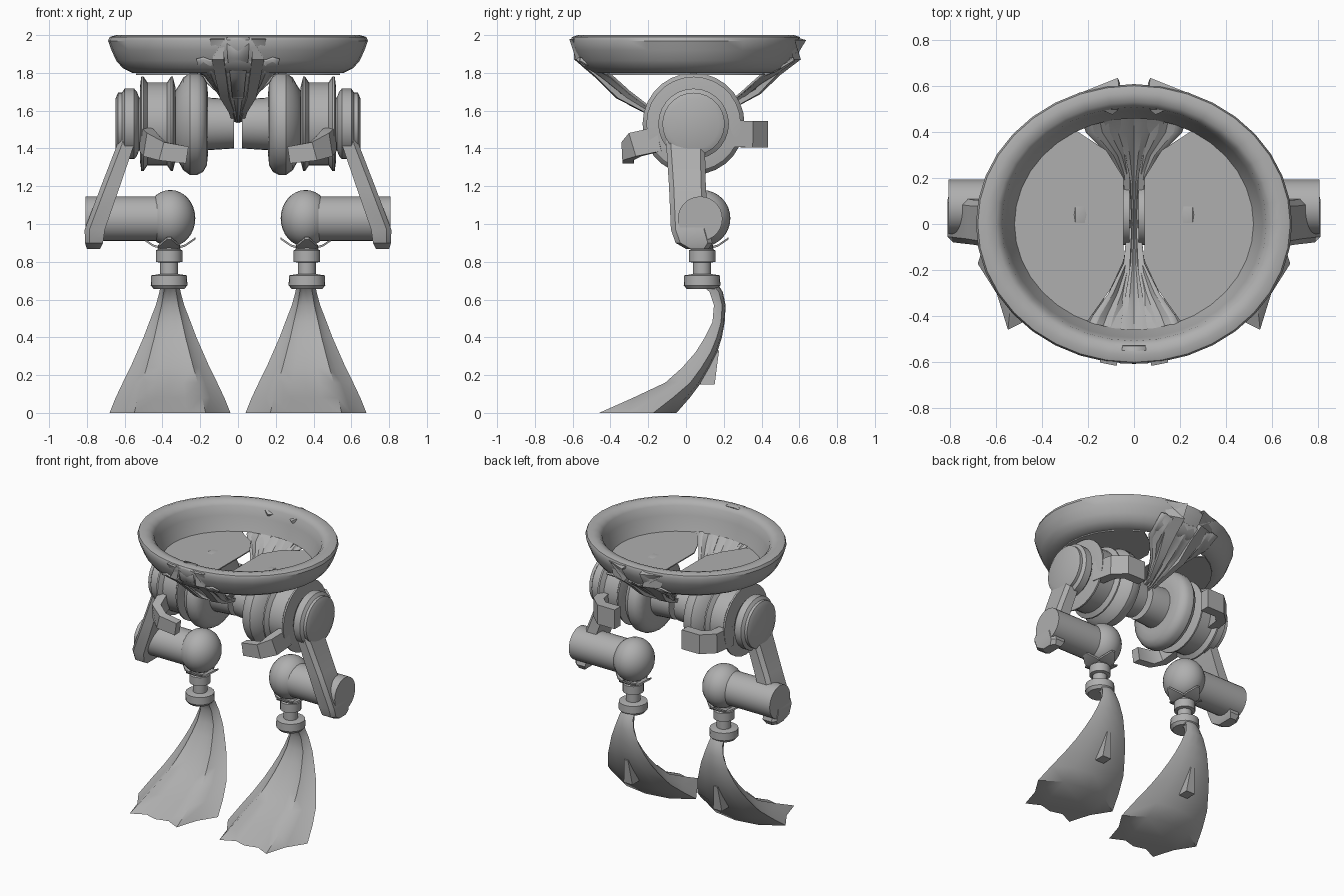
import bpy, bmesh, math
from mathutils import Vector

grey = bpy.data.materials.new("plain_grey")
grey.diffuse_color = (0.43, 0.43, 0.43, 1)


def finish(name, bm, mirror=False, angle=35, thick=0):
    """Turn a bmesh into a shaded object, optionally mirrored across x = 0."""
    bmesh.ops.recalc_face_normals(bm, faces=bm.faces)
    me = bpy.data.meshes.new(name)
    bm.to_mesh(me)
    bm.free()
    ob = bpy.data.objects.new(name, me)
    bpy.context.collection.objects.link(ob)
    me.materials.append(grey)
    bpy.ops.object.select_all(action='DESELECT')
    ob.select_set(True)
    bpy.context.view_layer.objects.active = ob
    bpy.ops.object.shade_smooth_by_angle(angle=math.radians(angle))
    if thick:
        s = ob.modifiers.new("thickness", 'SOLIDIFY')
        s.thickness = thick
        s.offset = 0
    if mirror:
        ob.modifiers.new("mirror", 'MIRROR').use_mirror_merge = False
    return ob


def loft(name, rings, closed=True, caps=True, loop=False, **kw):
    """Skin a list of equal-length point rings."""
    bm = bmesh.new()
    rows = [[bm.verts.new(p) for p in r] for r in rings]
    n = len(rows[0])
    pairs = list(zip(rows, rows[1:])) + ([(rows[-1], rows[0])] if loop else [])
    for a, b in pairs:
        for i in range(n if closed else n - 1):
            j = (i + 1) % n
            bm.faces.new((a[i], a[j], b[j], b[i]))
    if caps and closed and not loop:
        bm.faces.new(rows[0])
        bm.faces.new(rows[-1])
    return finish(name, bm, **kw)


def lathe(name, profile, centre, axis, n=28, **kw):
    """Revolve (position, radius) pairs around the x or z axis."""
    c = Vector(centre)
    rings = []
    for t, r in profile:
        ring = []
        for i in range(n):
            a = 2 * math.pi * i / n
            u, v = r * math.cos(a), r * math.sin(a)
            ring.append(c + (Vector((t, u, v)) if axis == 'x' else Vector((u, v, t))))
        rings.append(ring)
    return loft(name, rings, **kw)


def bar(name, path, widths, heights, **kw):
    """Rectangular bar along a path that keeps its height vertical."""
    pts = [Vector(p) for p in path]
    rings = []
    for i, p in enumerate(pts):
        d = (pts[min(i + 1, len(pts) - 1)] - pts[max(i - 1, 0)]).normalized()
        side = d.cross(Vector((0, 0, 1))).normalized() * widths[i] / 2
        up = side.cross(d).normalized() * heights[i] / 2
        rings.append([p + side + up, p - side + up, p - side - up, p + side - up])
    return loft(name, rings, mirror=True, **kw)


# Waist bowl with a rolled rim, oval from above
YS = 0.885
rim = [(0.52, 1.80), (0.56, 1.90), (0.575, 1.965), (0.60, 1.99), (0.645, 2.0), (0.68, 1.99),
       (0.688, 1.97), (0.67, 1.92), (0.645, 1.865), (0.61, 1.825), (0.56, 1.80)]
bowl = []
for i in range(36):
    a = 2 * math.pi * i / 36
    bowl.append([(r * math.cos(a), r * math.sin(a) * YS, z) for r, z in rim])
loft("waist_bowl", bowl, loop=True, angle=40)

# Flat floor panels closing the leg openings
outline = [(0.045, -0.16), (0.1, -0.28), (0.2, -0.42)]
for i in range(11):
    a = math.radians(-62 + 124 * i / 10)
    outline.append((0.54 * math.cos(a), 0.475 * math.sin(a)))
outline += [(0.25, 0.405), (0.12, 0.32), (0.045, 0.2)]
loft("floor_panel", [[(x, y, z) for x, y in outline] for z in (1.788, 1.796)], mirror=True)

# Folded strap between the legs: y, half width, edge z, middle z
stations = [(-0.56, 0.22, 1.87, 1.86), (-0.46, 0.21, 1.81, 1.775), (-0.40, 0.18, 1.79, 1.71),
            (-0.30, 0.11, 1.70, 1.635), (-0.17, 0.045, 1.60, 1.57), (0, 0.025, 1.55, 1.54),
            (0.18, 0.045, 1.60, 1.58), (0.30, 0.11, 1.70, 1.65), (0.40, 0.21, 1.79, 1.72),
            (0.47, 0.23, 1.81, 1.78), (0.57, 0.24, 1.87, 1.86)]
strap = []
for y, w, ze, zm in stations:
    row = []
    for k in range(-6, 7):
        u = k / 6
        fold = 0.012 * (k % 2) * min(1, w / 0.1)
        row.append((u * w, y, zm + (ze - zm) * u * u + fold))
    strap.append(row)
loft("crotch_strap", strap, closed=False, thick=0.012, angle=25)

# Raised seams running over the rim and down the strap
bar("front_seam", [(0.085, -0.51, 1.93), (0.1, -0.55, 1.985), (0.11, -0.598, 1.975), (0.105, -0.575, 1.88),
                   (0.09, -0.47, 1.79), (0.07, -0.36, 1.68), (0.035, -0.22, 1.605), (0.02, -0.02, 1.55)],
    [0.06, 0.07, 0.075, 0.065, 0.06, 0.05, 0.03, 0.02],
    [0.02, 0.02, 0.025, 0.03, 0.03, 0.03, 0.025, 0.02])
bar("back_seam", [(0.075, 0.50, 1.93), (0.12, 0.55, 1.98), (0.14, 0.595, 1.97), (0.13, 0.575, 1.88),
                  (0.1, 0.48, 1.80), (0.08, 0.38, 1.70), (0.035, 0.22, 1.61), (0.02, 0.02, 1.55)],
    [0.06, 0.13, 0.16, 0.13, 0.08, 0.05, 0.03, 0.02],
    [0.02, 0.02, 0.025, 0.03, 0.03, 0.03, 0.025, 0.02])
loft("front_fly", [[(s * w, y, z) for s in (-1, 1)] for w, y, z in
                   [(0.05, -0.53, 1.995), (0.06, -0.603, 1.985), (0.055, -0.58, 1.88), (0.04, -0.47, 1.775),
                    (0.03, -0.36, 1.67)]], closed=False, thick=0.008)

# Hip joint: stacked discs along x
HIP = (0, 0.04, 1.53)
lathe("hip_axle", [(0.02, 0.13), (0.17, 0.14), (0.56, 0.14)], HIP, 'x', mirror=True)
lathe("hip_disc", [(0.16, 0.17), (0.165, 0.22), (0.185, 0.255), (0.215, 0.27), (0.255, 0.27),
                   (0.29, 0.245), (0.315, 0.20), (0.335, 0.17)], HIP, 'x', mirror=True)
lathe("hip_drum", [(0.33, 0.19), (0.345, 0.25), (0.355, 0.25), (0.375, 0.22), (0.48, 0.22),
                   (0.50, 0.25), (0.512, 0.25), (0.52, 0.19)], HIP, 'x', mirror=True)
lathe("hip_cap", [(0.52, 0.13), (0.535, 0.17), (0.55, 0.187), (0.60, 0.187), (0.615, 0.165),
                  (0.635, 0.165), (0.648, 0.135)], HIP, 'x', mirror=True)

# Bent brackets in front of and behind the hip drum
bar("front_bracket", [(0.49, -0.14, 1.45), (0.465, -0.27, 1.42), (0.40, -0.31, 1.385), (0.27, -0.305, 1.365)],
    [0.06] * 4, [0.13, 0.13, 0.10, 0.09])
bar("back_bracket", [(0.49, 0.20, 1.48), (0.465, 0.34, 1.475), (0.40, 0.40, 1.475), (0.27, 0.40, 1.475)],
    [0.07] * 4, [0.14, 0.14, 0.14, 0.14])


# Slanted thigh arm with chamfered corners: z, x range, y range
def chamfered(z, x0, x1, y0, y1, c=0.025):
    return [(x0, y0, z), (x1 - c, y0, z), (x1, y0 + c, z), (x1, y1 - c, z), (x1 - c, y1, z), (x0, y1, z)]


loft("thigh_arm", [chamfered(*s) for s in [
    (1.54, 0.53, 0.61, -0.11, 0.11), (1.42, 0.55, 0.64, -0.105, 0.10), (1.20, 0.625, 0.725, -0.09, 0.105),
    (0.97, 0.705, 0.812, -0.08, 0.12), (0.90, 0.715, 0.81, -0.055, 0.14), (0.868, 0.73, 0.80, 0.0, 0.12)]],
    mirror=True, angle=30)

# Knee: cylinder and ball
lathe("knee_cylinder", [(0.40, 0.118), (0.808, 0.118)], (0, 0.075, 1.028), 'x', mirror=True)
bm = bmesh.new()
bmesh.ops.create_uvsphere(bm, u_segments=24, v_segments=16, radius=0.15)
for v in bm.verts:
    v.co = Vector((v.co.x * 0.88 + 0.358, v.co.y + 0.085, v.co.z + 1.03))
finish("knee_ball", bm, mirror=True, angle=60)

# Ankle collar petals
AX, AY = 0.365, 0.085
for k in range(4):
    a = k * math.pi / 2
    d, s = Vector((math.cos(a), math.sin(a), 0)), Vector((-math.sin(a), math.cos(a), 0))
    o = Vector((AX, AY, 0))
    rings = []
    for r, w, z in [(0.05, 0.06, 0.87), (0.085, 0.055, 0.88), (0.14, 0.012, 0.918)]:
        p = o + d * r + Vector((0, 0, z))
        t = Vector((0, 0, 0.012))
        rings.append([p - s * w, p + s * w, p + s * w + t, p - s * w + t])
    loft("ankle_petal", rings, mirror=True)

# Ankle post with two rings
lathe("ankle_post", [(0.89, 0.05), (0.865, 0.06), (0.86, 0.07), (0.80, 0.07), (0.795, 0.048), (0.735, 0.048),
                     (0.728, 0.095), (0.675, 0.097), (0.655, 0.08)], (AX, AY, 0), 'z', n=20, mirror=True)

# Webbed flipper foot: z, front y, back y, half width
web = [(-1, .7), (-.74, .38), (-.59, 0), (-.28, .12), (0, .06), (.28, .12), (.59, 0), (.74, .38), (1, .7),
       (.55, .93), (0, 1), (-.55, .93)]
foot = [(0.68, 0.08, 0.17, 0.05), (0.64, 0.125, 0.195, 0.056), (0.57, 0.148, 0.21, 0.075),
        (0.48, 0.14, 0.205, 0.11), (0.40, 0.10, 0.19, 0.14), (0.32, 0.05, 0.165, 0.175),
        (0.24, -0.02, 0.125, 0.21), (0.16, -0.11, 0.08, 0.25), (0.08, -0.28, 0.02, 0.288),
        (0.0, -0.46, -0.05, 0.32)]
loft("flipper_foot", [[(0.36 + u * w, f + v * (b - f), z) for u, v in web] for z, f, b, w in foot],
     mirror=True, angle=50)

# Heel spur
loft("heel_spur", [[(0.36 + s * w, y, z) for s, y in ((-1, y0), (1, y0), (1, y1), (-1, y1))]
                   for z, w, y0, y1 in [(0.33, 0.015, 0.13, 0.175), (0.24, 0.025, 0.09, 0.163),
                                        (0.15, 0.035, 0.075, 0.152)]], mirror=True)
